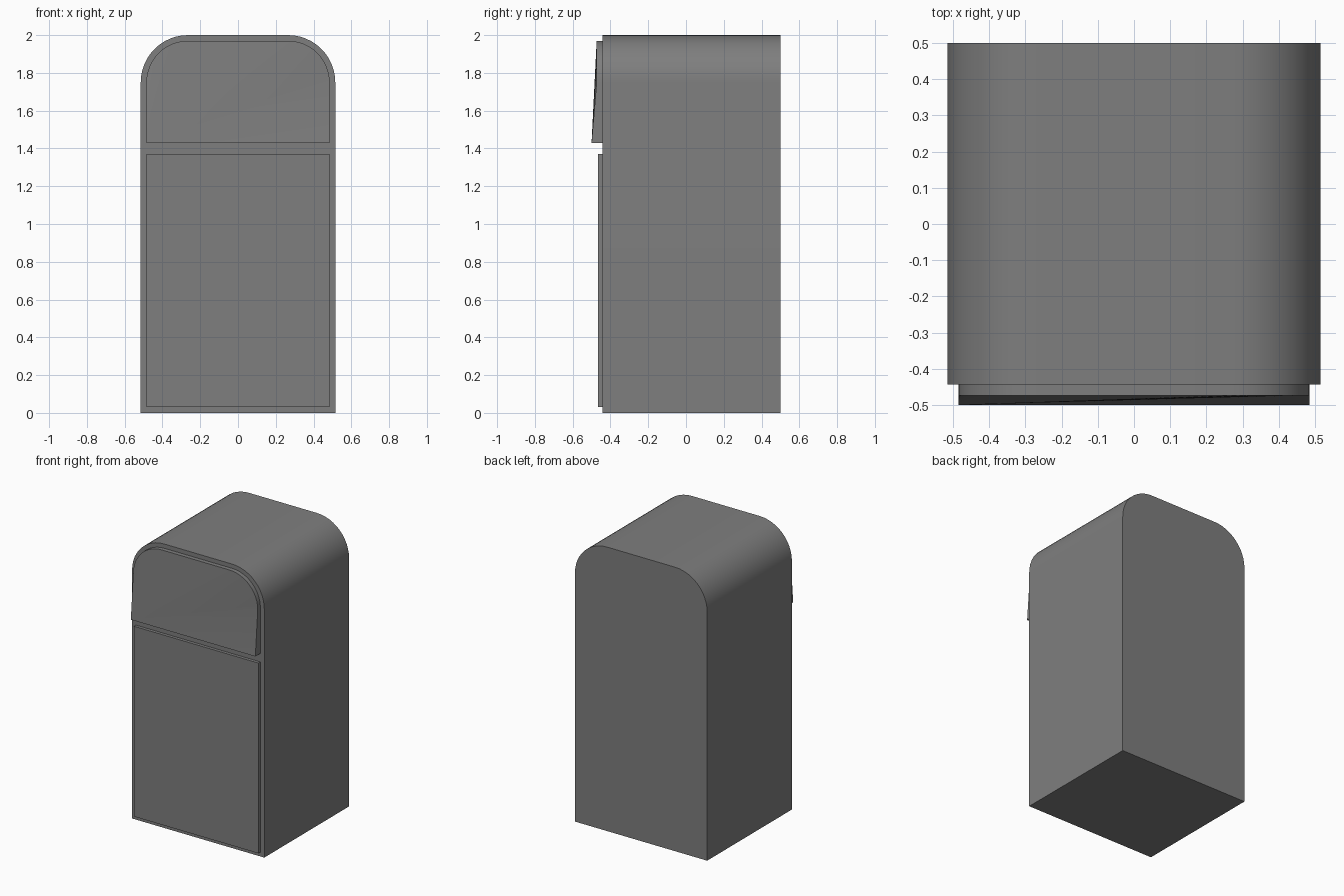
import bpy
import bmesh
from math import sin, cos, pi

cube = bpy.data.objects.get("Cube")
if cube:
    bpy.data.objects.remove(cube, do_unlink=True)

grey = bpy.data.materials.new("dark grey")
grey.use_nodes = True
colour = (0.21, 0.21, 0.21, 1)
grey.diffuse_color = colour
grey.node_tree.nodes["Principled BSDF"].inputs["Base Color"].default_value = colour


def arch(half, bottom, top, radius, steps=12):
    """Outline from bottom left round to the top left, with rounded upper corners."""
    points = [(-half, bottom), (half, bottom)]
    if radius == 0:
        return points + [(half, top), (-half, top)]
    for side, start in ((1, 0), (-1, pi / 2)):
        for i in range(steps + 1):
            a = start + pi / 2 * i / steps
            points.append((side * (half - radius) + radius * cos(a),
                           top - radius + radius * sin(a)))
    return points


def slab(name, outline, front, back, kick=0):
    """Extrude an outline along y; kick pulls the lower front edge forward."""
    bm = bmesh.new()
    near = [bm.verts.new((x, front - (kick if i < 2 else 0), z))
            for i, (x, z) in enumerate(outline)]
    far = [bm.verts.new((x, back, z)) for x, z in outline]
    n = len(outline)
    if kick:
        # Creased front, fanned out from one lower corner
        for i in range(1, n - 1):
            bm.faces.new((near[0], near[i], near[i + 1]))
    else:
        bm.faces.new(near)
    bm.faces.new(far[::-1])
    for i in range(n):
        j = (i + 1) % n
        bm.faces.new((near[j], near[i], far[i], far[j]))
    bmesh.ops.recalc_face_normals(bm, faces=bm.faces)
    mesh = bpy.data.meshes.new(name)
    bm.to_mesh(mesh)
    bm.free()
    mesh.materials.append(grey)
    obj = bpy.data.objects.new(name, mesh)
    bpy.context.collection.objects.link(obj)
    bpy.ops.object.select_all(action="DESELECT")
    obj.select_set(True)
    bpy.context.view_layer.objects.active = obj
    bpy.ops.object.shade_smooth_by_angle()
    return obj


# Arched bin body, lower door and sloping push flap
slab("body", arch(0.515, 0, 2, 0.25), -0.443, 0.5)
slab("door", arch(0.485, 0.03, 1.37, 0), -0.465, -0.44)
slab("push_flap", arch(0.485, 1.43, 1.97, 0.22), -0.473, -0.44, kick=0.027)
